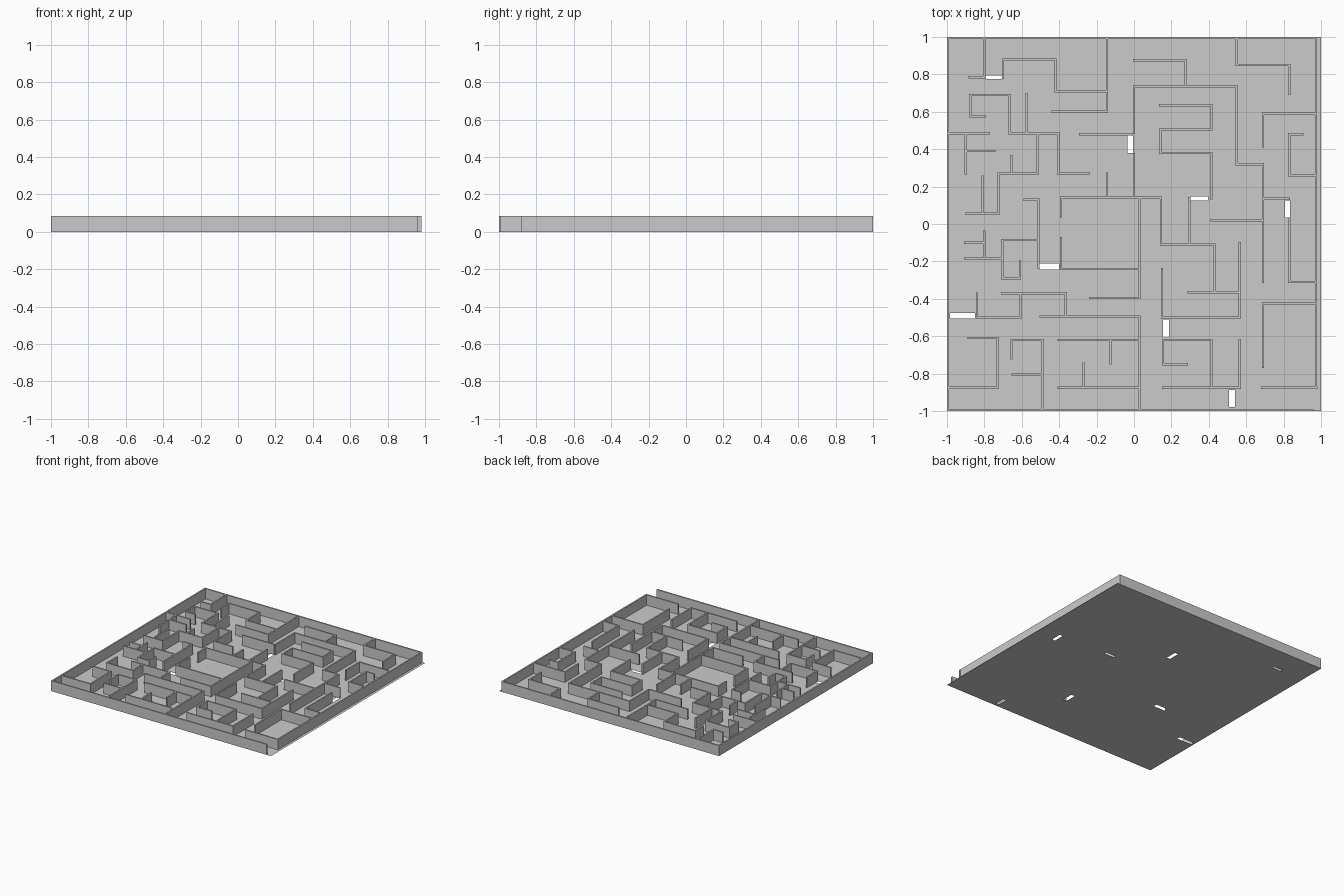
import bpy, bmesh
from mathutils import Vector

if "Cube" in bpy.data.objects:
    bpy.data.objects.remove(bpy.data.objects["Cube"])

HEIGHT = 0.085
THICK = 0.012


def finish(name, bm):
    bmesh.ops.recalc_face_normals(bm, faces=bm.faces)
    mesh = bpy.data.meshes.new(name)
    bm.to_mesh(mesh)
    bm.free()
    bpy.context.collection.objects.link(bpy.data.objects.new(name, mesh))


def trail_points(axis, x, y, stops):
    """Right-angled path: every stop moves along x or y in turn."""
    pts = [Vector((x, y))]
    for s in stops:
        x, y = (s, y) if axis == "x" else (x, s)
        pts.append(Vector((x, y)))
        axis = "y" if axis == "x" else "x"
    return pts


def add_wall(bm, axis, x, y, *stops, thick=THICK):
    """Mitred upright strip following a right-angled path."""
    pts = trail_points(axis, x, y, stops)
    normals = []
    for a, b in zip(pts, pts[1:]):
        d = (b - a).normalized()
        normals.append(Vector((-d.y, d.x)))
    rings = []
    for i, p in enumerate(pts):
        n = Vector((0, 0))
        if i > 0:
            n += normals[i - 1]
        if i < len(normals):
            n += normals[i]
        n *= thick / 2
        l, r = p + n, p - n
        rings.append([bm.verts.new((q.x, q.y, z))
                      for q, z in ((l, 0), (r, 0), (r, HEIGHT), (l, HEIGHT))])
    for a, b in zip(rings, rings[1:]):
        for k in range(4):
            m = (k + 1) % 4
            bm.faces.new((a[k], a[m], b[m], b[k]))
    bm.faces.new(rings[0])
    bm.faces.new(rings[-1])


def walls(name, paths, thick=THICK):
    bm = bmesh.new()
    for p in paths:
        add_wall(bm, *p, thick=thick)
    finish(name, bm)


# Floor sheet with openings below the doorways
openings = [
    (-.79, -.705, .775, .795), (-.035, -.005, .38, .475),
    (.30, .395, .125, .147), (.807, .835, .035, .125),
    (-.505, -.40, -.243, -.212), (-.985, -.85, -.505, -.475),
    (.155, .187, -.607, -.51), (.508, .54, -.978, -.887),
]
xs = sorted({-1, 1} | {v for o in openings for v in o[:2]})
ys = sorted({-1, 1} | {v for o in openings for v in o[2:]})
bm = bmesh.new()
grid = [[bm.verts.new((x, y, 0)) for y in ys] for x in xs]
for i in range(len(xs) - 1):
    for j in range(len(ys) - 1):
        cx, cy = (xs[i] + xs[i + 1]) / 2, (ys[j] + ys[j + 1]) / 2
        if not any(a < cx < b and c < cy < d for a, b, c, d in openings):
            bm.faces.new((grid[i][j], grid[i + 1][j], grid[i + 1][j + 1], grid[i][j + 1]))
finish("floor", bm)

# Outer wall, with the exit gap at the front right corner
walls("outer_wall", [
    ("x", .96, -.994, -.994, .994, .973, -.88),
])

# Back left quarter
walls("back_left_walls", [
    ("y", -.80, .99, .785),
    ("x", -.885, .785, -.79),
    ("y", -.70, .775, .88, -.42, .71, -.15),
    ("y", -.145, .99, .60, -.44),
    ("x", -.79, .575, -.875, .69, -.665, .485, -.405, .27, -.235),
    ("y", -.575, .70, .49),
    ("x", -.99, .485, -.77),
    ("y", -.90, .48, .265),
    ("x", -.895, .39, -.74),
    ("y", -.515, .48, .27, -.725, .055, -.90),
    ("y", -.81, .26, .06),
    ("y", -.655, .37, .275),
    ("x", -.295, .48, -.005),
    ("y", -.145, .275, .145),
])

# Back right quarter
walls("back_right_walls", [
    ("x", -.005, .875, .275, .74),
    ("y", 0, .48, .735, .55, .32, .69, -.315),
    ("y", 0, .38, .145),
    ("y", .55, .99, .85, .83, .69),
    ("x", .967, .59, .69, .41),
    ("x", .905, .48, .83, .26, .967),
    ("x", .135, .635, .415, .505, .14, .38, .415, .13),
    ("x", .695, .135, .835),
    ("x", .41, .02, .685),
    ("y", .83, .035, -.31, .967),
    ("y", .295, .145, -.105),
])

# Front left quarter and the central room
walls("front_left_walls", [
    ("y", -.39, .035, .14, .145, -.11, .43, -.36),
    ("y", .03, .135, -.395, -.24),
    ("y", -.39, -.07, -.24, .025),
    ("x", -.59, .13, -.51, -.24),
    ("x", -.515, -.085, -.705, -.29, -.61, -.195),
    ("x", -.71, -.185, -.91),
    ("y", -.80, -.035, -.18),
    ("x", -.805, -.10, -.91),
    ("y", -.84, -.365, -.50, -.605, -.375),
    ("x", -.71, -.37, -.365, -.49),
    ("x", -.505, -.495, .03, -.99),
    ("x", -.89, -.61, -.73, -.875, -.99),
    ("y", -.655, -.725, -.62, -.49, -.99),
    ("x", -.655, -.805, -.495),
    ("x", -.41, -.62, .025),
    ("y", -.125, -.625, -.75),
    ("x", -.41, -.875, .025),
    ("y", -.27, -.74, -.87),
])

# Front right quarter
walls("front_right_walls", [
    ("x", .285, -.365, .56),
    ("y", .565, -.095, -.50, .15, -.235),
    ("x", .967, -.425, .69, -.77),
    ("x", .29, -.75, .155, -.62, .415, -.87),
    ("x", .15, -.875, .565, -.615),
    ("x", .68, -.875, .98),
])
